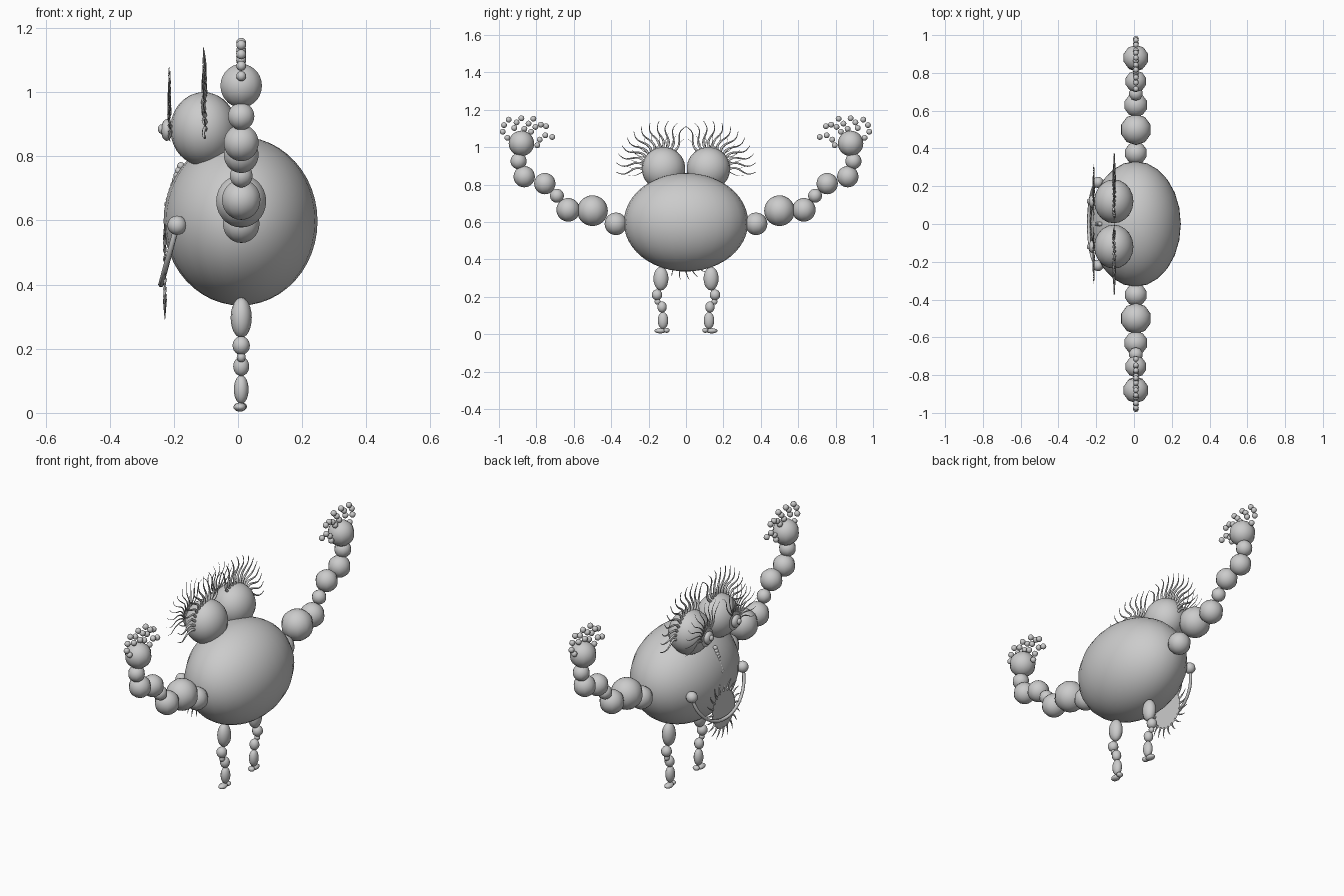
import bpy, bmesh, math
from mathutils import Matrix, Vector

if "Cube" in bpy.data.objects:
    bpy.data.objects.remove(bpy.data.objects["Cube"])


def balls(name, items, seg=12, rings=12):
    """One smooth mesh made of ellipsoids: (centre, (rx, ry, rz))."""
    bm = bmesh.new()
    for c, r in items:
        r = r if isinstance(r, tuple) else (r, r, r)
        m = Matrix.Translation(c) @ Matrix.Diagonal((*r, 1))
        bmesh.ops.create_uvsphere(bm, u_segments=seg, v_segments=rings, radius=1, matrix=m)
    me = bpy.data.meshes.new(name)
    for f in bm.faces:
        f.smooth = True
    bm.to_mesh(me)
    bm.free()
    ob = bpy.data.objects.new(name, me)
    bpy.context.collection.objects.link(ob)
    return ob


def strands(name, paths, depth, taper=True):
    """Tubes along point lists, optionally tapering to the tip."""
    cu = bpy.data.curves.new(name, 'CURVE')
    cu.dimensions = '3D'
    cu.bevel_depth = depth
    cu.bevel_resolution = 1
    cu.use_fill_caps = True
    for pts in paths:
        sp = cu.splines.new('POLY')
        sp.points.add(len(pts) - 1)
        for i, p in enumerate(pts):
            sp.points[i].co = (*p, 1)
            sp.points[i].radius = 1 - 0.85 * i / (len(pts) - 1) if taper else 1
        sp.use_smooth = True
    ob = bpy.data.objects.new(name, cu)
    bpy.context.collection.objects.link(ob)


def disc(name, c, ry, rz, n=24):
    """Flat disc facing -x."""
    pts = [(c[0], c[1] + ry * math.cos(2 * math.pi * i / n),
            c[2] + rz * math.sin(2 * math.pi * i / n)) for i in range(n)]
    me = bpy.data.meshes.new(name)
    me.from_pydata(pts, [], [tuple(range(n))[::-1]])
    ob = bpy.data.objects.new(name, me)
    bpy.context.collection.objects.link(ob)


def fan(x, side, r0, r1, a0, a1, n, wave):
    """Wavy lashes radiating from an eye centre in a plane of constant x."""
    out = []
    for k in range(n):
        a = math.radians(a0 + (a1 - a0) * k / (n - 1))
        d, t = Vector((math.cos(a), math.sin(a))), Vector((-math.sin(a), math.cos(a)))
        pts = []
        for i in range(11):
            f = i / 10
            p = d * (r0 + (r1 - r0) * f) + t * wave * math.sin(f * 2 * math.pi)
            pts.append((x + 0.003 * math.sin(9 * f + k), side * (0.12 + p.x), 0.885 + p.y))
        out.append(pts)
    return out


X = 0.01  # plane of the limbs

# Body
balls("body", [((0.008, 0, 0.598), (0.24, 0.332, 0.263))], 24, 24)

# Limb beads: (y, z, radius)
ARM = [(0.375, 0.59, 0.06), (0.5, 0.66, 0.082), (0.63, 0.665, 0.063), (0.69, 0.74, 0.037),
       (0.755, 0.805, 0.057), (0.865, 0.842, 0.057), (0.895, 0.925, 0.043)]
HAND = (0.88, 1.02)
# Finger beads relative to the hand: (outward, up)
FINGERS = [[(0.075, 0.03), (0.1, 0.062), (0.093, 0.098), (0.068, 0.127)],
           [(0.038, 0.082), (0.026, 0.112), (0.0, 0.134)],
           [(-0.016, 0.078), (-0.038, 0.106), (-0.064, 0.132)],
           [(-0.052, 0.062), (-0.075, 0.088), (-0.104, 0.1), (-0.132, 0.092)],
           [(-0.085, -0.01), (-0.098, 0.02), (-0.128, 0.043), (-0.165, 0.034)]]
LEG = [(0.134, 0.297, (0.033, 0.04, 0.063)), (0.155, 0.21, (0.027, 0.028, 0.029)),
       (0.152, 0.174, (0.014, 0.016, 0.016)), (0.128, 0.145, (0.025, 0.025, 0.03)),
       (0.123, 0.073, (0.023, 0.028, 0.045))]

for s, tag in ((1, "left"), (-1, "right")):
    balls(tag + "_arm", [((X, s * y, z), r) for y, z, r in ARM], 10, 14)
    balls(tag + "_hand", [((X, s * HAND[0], HAND[1]), 0.068)], 10, 14)
    balls(tag + "_fingers", [((X, s * (HAND[0] + a), HAND[1] + b), 0.0155)
                             for fg in FINGERS for a, b in fg], 8, 8)
    balls(tag + "_leg", [((X, s * y, z), r) for y, z, r in LEG])
    balls(tag + "_foot", [((X - 0.004, s * 0.138, 0.018), (0.02, 0.03, 0.014)),
                          ((X, s * 0.103, 0.02), (0.018, 0.016, 0.013))])

    # Eye, iris and pupil
    balls(tag + "_eye", [((-0.107, s * 0.12, 0.885), (0.104, 0.116, 0.115))], 20, 20)
    disc(tag + "_iris", (-0.213, s * 0.12, 0.882), 0.05, 0.05)
    balls(tag + "_pupil", [((-0.222, s * 0.12, 0.882), (0.018, 0.034, 0.034)),
                           ((-0.238, s * 0.12, 0.885), (0.012, 0.015, 0.015))])

    # Thick lashes around the eye and fine ones around the iris
    strands(tag + "_lashes", fan(-0.105, s, 0.1, 0.255, -4, 118, 12, 0.014), 0.008)
    strands(tag + "_fine_lashes", fan(-0.214, s, 0.045, 0.195, -10, 125, 11, 0.009), 0.004)

# Nose: a string of beads down the face
balls("nose", [((-0.178 - 0.04 * (i / 8) ** 0.9, 0, 0.77 - 0.12 * i / 8), 0.012)
               for i in range(9)], 8, 8)

# Mouth: thin smile with a ball at each end
smile = []
for i in range(25):
    a = math.pi * i / 24
    d = math.sin(a)
    smile.append((-0.19 - 0.05 * d, 0.22 * math.cos(a), 0.585 - 0.185 * d))
strands("mouth", [smile], 0.009, False)
balls("mouth_corners", [((-0.19, s * 0.22, 0.585), 0.03) for s in (1, -1)])

# Beard: flat disc fringed with curved spikes
disc("beard", (-0.228, 0, 0.447), 0.1, 0.105)
spikes = []
for k in range(20):
    a = 2 * math.pi * k / 20 + math.pi / 2
    spikes.append([(-0.228, (0.095 + 0.06 * f) * math.cos(a + 0.12 * f * f),
                    0.447 + (0.097 + 0.06 * f) * math.sin(a + 0.12 * f * f))
                   for f in (0, 0.25, 0.5, 0.75, 1)])
strands("beard_spikes", spikes, 0.006)
